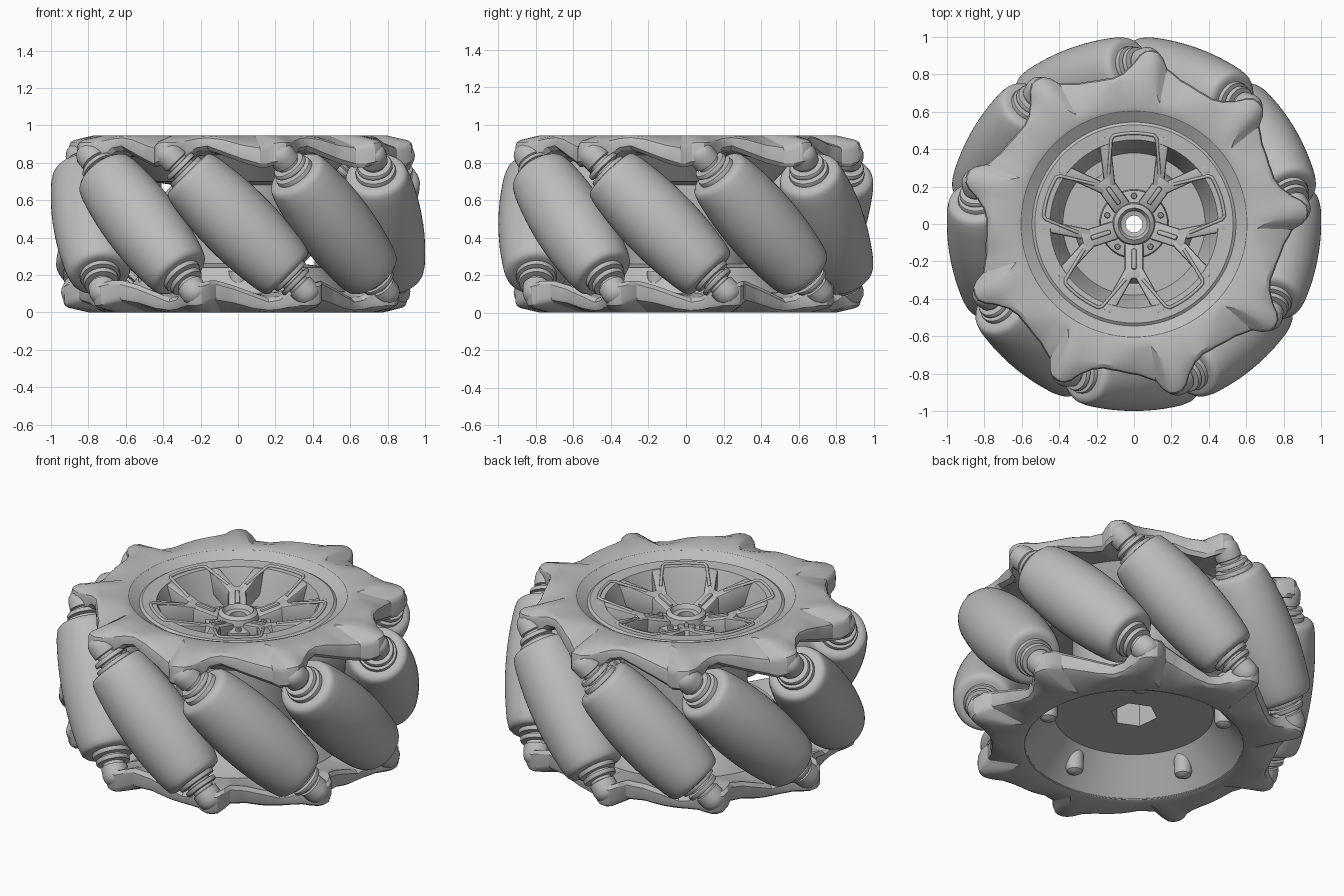
import bpy, bmesh
from math import radians, sin, cos, pi
from mathutils import Matrix, Vector

H = 0.945          # overall width of the wheel
N = 9              # rollers
SPOKES = 5

if "Cube" in bpy.data.objects:
    bpy.data.objects.remove(bpy.data.objects["Cube"])

grey = bpy.data.materials.new("wheel_grey")
grey.use_nodes = True
colour = (0.5, 0.5, 0.5, 1)
grey.diffuse_color = colour
grey.node_tree.nodes["Principled BSDF"].inputs["Base Color"].default_value = colour


def add(name, data, matrix=Matrix()):
    """Link an object with the shared grey material."""
    ob = bpy.data.objects.new(name, data)
    if not data.materials:
        data.materials.append(grey)
    ob.matrix_world = matrix
    bpy.context.scene.collection.objects.link(ob)
    return ob


def to_mesh(name, bm):
    bmesh.ops.recalc_face_normals(bm, faces=bm.faces)
    me = bpy.data.meshes.new(name)
    bm.to_mesh(me)
    bm.free()
    return me


def smooth(ob, angle=30):
    bpy.ops.object.select_all(action='DESELECT')
    ob.select_set(True)
    bpy.context.view_layer.objects.active = ob
    bpy.ops.object.shade_smooth_by_angle(angle=radians(angle))


def grid(name, columns):
    """Closed band of faces through columns of points, wrapped both ways."""
    bm = bmesh.new()
    vs = [[bm.verts.new(p) for p in col] for col in columns]
    n, m = len(vs), len(vs[0])
    for i in range(n):
        a, b = vs[i], vs[(i + 1) % n]
        for j in range(m):
            k = (j + 1) % m
            bm.faces.new((a[j], b[j], b[k], a[k]))
    return to_mesh(name, bm)


def lathe(name, profile, steps=48):
    """Revolve a closed (radius, z) loop about z."""
    cols = [[(r * cos(a), r * sin(a), z) for r, z in profile]
            for a in (2 * pi * i / steps for i in range(steps))]
    return grid(name, cols)


def symmetric(half):
    """Outer half profile from the end to the middle, mirrored along z."""
    return half + [(r, -z) for r, z in reversed(half)]


def turn(deg):
    return Matrix.Rotation(radians(deg), 4, 'Z')


def bar(name, p0, p1, width, depth, bevel=0.012):
    """Bevelled beam whose top runs from p0 to p1."""
    p0, p1 = Vector(p0), Vector(p1)
    x = (p1 - p0).normalized()
    y = Vector((0, 0, 1)).cross(x).normalized()
    z = x.cross(y)
    bm = bmesh.new()
    bmesh.ops.create_cube(bm, size=1)
    bmesh.ops.scale(bm, vec=((p1 - p0).length, width, depth), verts=bm.verts)
    bmesh.ops.bevel(bm, geom=bm.edges[:], offset=bevel, segments=2, affect='EDGES', profile=0.5)
    rot = Matrix((x, y, z)).transposed().to_4x4()
    bm.transform(Matrix.Translation((p0 + p1) / 2 - z * depth / 2) @ rot)
    return to_mesh(name, bm)


def polar(r, deg, z):
    return (r * cos(radians(deg)), r * sin(radians(deg)), z)


def lerp(table, t):
    for (a, *p), (b, *q) in zip(table, table[1:]):
        if a <= t <= b:
            f = (t - a) / (b - a)
            return [u + (v - u) * f for u, v in zip(p, q)]


# Core: two dishes joined by a drum with an axle bore
core = add("core", lathe("core", [
    (.62, .935), (.605, .938), (.545, .9), (.53, .91), (.45, .905), (.43, .86), (.38, .7),
    (.185, .7), (.18, .79), (.115, .8), (.108, .835), (.085, .85), (.07, .825), (.045, .82),
    (.045, .2), (.44, .2), (.605, .006), (.63, .01), (.62, .08), (.5, .24),
    (.34, .26), (.34, .68), (.47, .7), (.62, .86)], 96))
bm = bmesh.new()
bmesh.ops.create_cone(bm, cap_ends=True, segments=6, radius1=.13, radius2=.13, depth=.25,
                      matrix=Matrix.Translation((0, 0, .22)) @ turn(6))
cutter = add("hex_cutter", to_mesh("hex_cutter", bm))
cutter.hide_render = True
mod = core.modifiers.new("hex_socket", 'BOOLEAN')
mod.operation = 'DIFFERENCE'
mod.object = cutter
bpy.context.view_layer.objects.active = core
bpy.ops.object.modifier_apply(modifier=mod.name)
bpy.data.objects.remove(cutter)
smooth(core)

# Toothed rim plate: angle from tooth, edge radius, edge top, underside, flat radius
TOOTH = [(-20, .792, .925, .84, .71), (-12, .81, .895, .80, .67), (-6, .85, .88, .775, .66),
         (-4, .9, .89, .775, .70), (-2, .928, .905, .785, .76), (0, .935, .91, .79, .80),
         (2, .93, .91, .79, .80), (4, .905, .91, .79, .79), (6, .86, .915, .81, .77),
         (10, .81, .93, .86, .76), (14, .79, .935, .87, .75), (20, .792, .925, .84, .71)]
columns = []
for i in range(N):
    for j in range(20):
        t = -20 + 2 * j
        r, top, low, flat = lerp(TOOTH, t)
        ang = 84 + 40 * i + t
        rows = [(.6, .935), (.625, H), (flat, H), (r - .025, top + .01), (r - .007, top - .002),
                (r, top - .02), (r, low + .02), (r - .02, low), (.72, (low + .84) / 2), (.6, .84)]
        columns.append([polar(q, ang, z) for q, z in rows])
plate = grid("rim_plate", columns)
flip = Matrix.Translation((0, 0, H)) @ Matrix.Rotation(pi, 4, 'Y')
smooth(add("top_rim_plate", plate), 25)
add("bottom_rim_plate", plate, flip)

# Barrel rollers on slanted axles
half = [(.085, .35), (.085, .37), (.095, .383), (.13, .385), (.15, .38), (.163, .367), (.169, .348)]
half += [(.203 - .26 * s * s, s) for s in (.32, .28, .22, .16, .1, .04)]
roller = lathe("roller", symmetric(half), 64)
axle = lathe("axle", symmetric([
    (.005, .58), (.03, .578), (.053, .566), (.067, .545), (.073, .52), (.073, .47),
    (.06, .465), (.06, .45), (.09, .448), (.095, .44), (.095, .425), (.07, .42),
    (.07, .41), (.105, .407), (.108, .4), (.108, .37), (.05, .36)]), 40)
slant = Matrix.Translation((0, -.797, H / 2)) @ Matrix.Rotation(radians(-45), 4, 'Y')
for i in range(N):
    m = turn(i * 360 / N) @ slant
    for name, mesh in (("roller", roller), ("axle", axle)):
        ob = add(f"{name}_{i + 1}", mesh, m)
        if i == 0:
            smooth(ob, 35)

# Forked spokes, bolts, window lips and bumps, five of each
stem = bar("spoke_stem", (.1, 0, .815), (.29, 0, .865), .1, .12)
slot = bar("spoke_rib", (.13, 0, .835), (.24, 0, .864), .026, .03, .008)
arms = [bar("spoke_arm", polar(.235, s * 3, .85), polar(.49, s * 17, .912), .06, .13)
        for s in (-1, 1)]
bolt = lathe("hub_bolt", [(.004, .81), (.012, .81), (.016, .805), (.016, .75), (.004, .75)], 16)
bump = lathe("back_bump", [(.003, .05), (.025, .053), (.043, .065), (.05, .085),
                           (.05, .22), (.003, .22)], 32)

lip = bpy.data.curves.new("window_lip", 'CURVE')
lip.dimensions = '3D'
lip.bevel_depth = .009
lip.bevel_resolution = 1
spline = lip.splines.new('POLY')
path = [polar(.3, -27, .866), polar(.47, -15, .908)]
path += [polar(.485, a, .91) for a in range(-13, 14, 2)]
path += [polar(.47, 15, .908), polar(.3, 27, .866)]
spline.points.add(len(path) - 1)
for pt, co in zip(spline.points, path):
    pt.co = (*co, 1)

for i in range(SPOKES):
    at_spoke = turn(54 + 72 * i)
    at_gap = turn(90 + 72 * i)
    parts = [("spoke_stem", stem, at_spoke), ("spoke_rib", slot, at_spoke),
             ("spoke_right_arm", arms[0], at_spoke), ("spoke_left_arm", arms[1], at_spoke),
             ("hub_bolt", bolt, at_gap @ Matrix.Translation((.15, 0, 0))),
             ("back_bump", bump, at_spoke @ Matrix.Translation((.51, 0, 0)))]
    for name, mesh, m in parts:
        ob = add(f"{name}_{i + 1}", mesh, m)
        if i == 0:
            smooth(ob)
    add(f"window_lip_{i + 1}", lip, at_gap)
